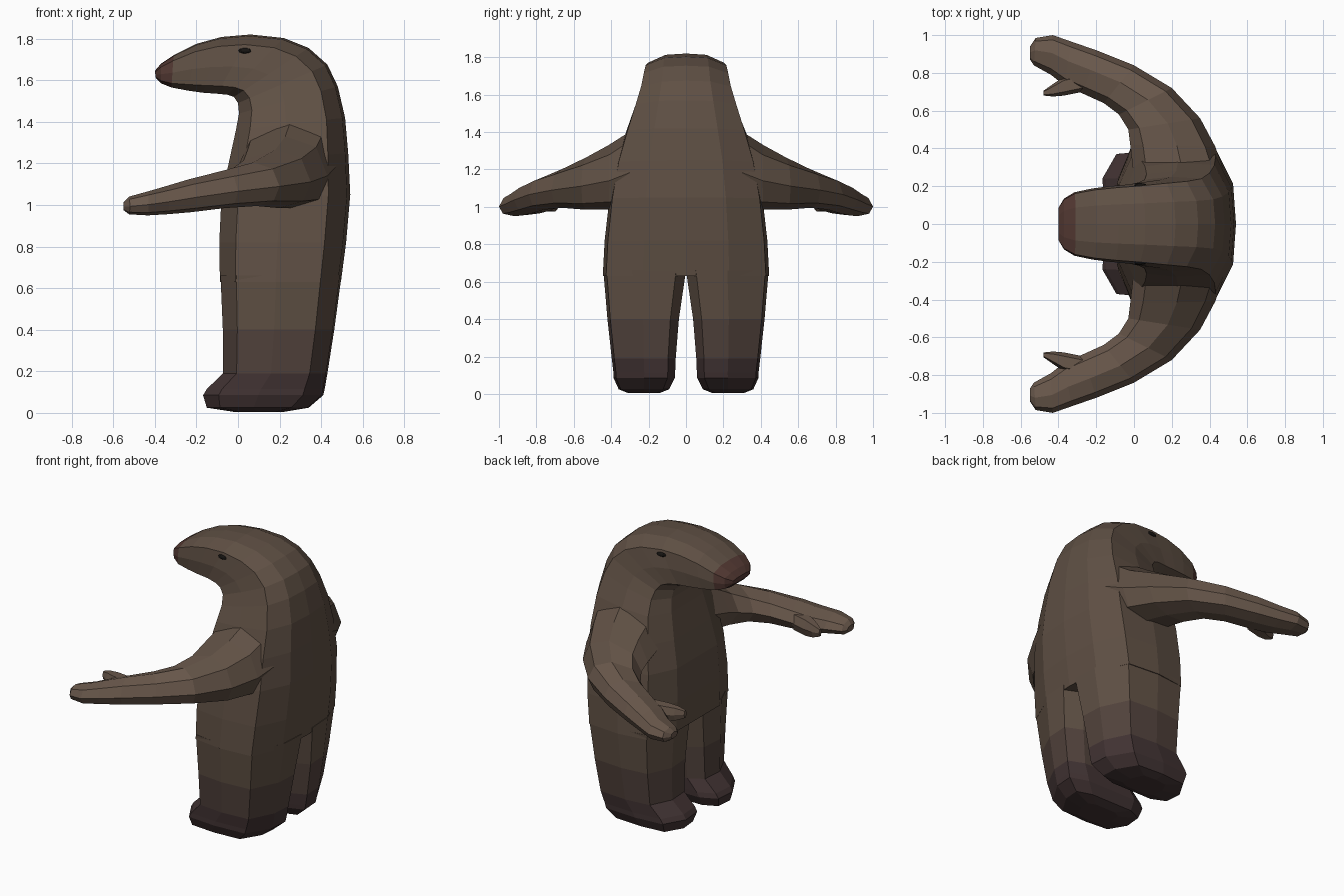
import bpy, bmesh
from mathutils import Vector


def material(name, rgb):
    m = bpy.data.materials.new(name)
    m.diffuse_color = (*rgb, 1)
    return m


FUR = material("fur", (0.115, 0.08, 0.058))
PALE = material("pale_fur", (0.14, 0.096, 0.07))
SHADE = material("shaded_fur", (0.085, 0.056, 0.046))
DARK = material("dark_fur", (0.055, 0.034, 0.034))
NOSE = material("nose", (0.09, 0.042, 0.034))
BLACK = material("eye_black", (0.008, 0.007, 0.006))


def loft(name, rings, mats, pick=lambda c: 0, mirror=False):
    """Skin a closed tube over rings of points, capped at both ends."""
    bm = bmesh.new()
    vs = [[bm.verts.new(p) for p in ring] for ring in rings]
    n = len(vs[0])
    for a, b in zip(vs, vs[1:]):
        for i in range(n):
            j = (i + 1) % n
            bm.faces.new((a[i], a[j], b[j], b[i]))
    bm.faces.new(vs[0])
    bm.faces.new(vs[-1])
    bmesh.ops.recalc_face_normals(bm, faces=bm.faces)
    for f in bm.faces:
        f.material_index = pick(f.calc_center_median())
    me = bpy.data.meshes.new(name)
    bm.to_mesh(me)
    bm.free()
    for m in mats:
        me.materials.append(m)
    ob = bpy.data.objects.new(name, me)
    bpy.context.collection.objects.link(ob)
    if mirror:
        mod = ob.modifiers.new("mirror", 'MIRROR')
        mod.use_axis = (False, True, False)
    return ob


# Torso, neck and head: back x,z / front x,z / half width
spine = [
    (0.495, 0.63, -0.087, 0.63, 0.445), (0.52, 0.82, -0.09, 0.82, 0.435),
    (0.54, 1.05, -0.08, 1.03, 0.41), (0.53, 1.25, -0.045, 1.20, 0.375),
    (0.515, 1.42, -0.01, 1.36, 0.325), (0.48, 1.57, 0.005, 1.44, 0.28),
    (0.43, 1.675, 0.0, 1.49, 0.25), (0.34, 1.755, -0.02, 1.52, 0.235),
    (0.22, 1.803, -0.05, 1.53, 0.225), (0.06, 1.82, -0.10, 1.535, 0.21),
    (-0.08, 1.808, -0.17, 1.54, 0.2), (-0.2, 1.775, -0.24, 1.55, 0.188),
    (-0.31, 1.72, -0.32, 1.565, 0.168), (-0.37, 1.68, -0.37, 1.585, 0.135),
    (-0.40, 1.645, -0.395, 1.61, 0.09)]
half = [(0.975, 0.52), (0.83, 0.96), (0.46, 1), (0.13, 0.94), (0, 0.5)]
section = [(1, 0)] + half + [(0, 0)] + [(f, -w) for f, w in reversed(half)]
body = []
for bx, bz, fx, fz, w in spine:
    B, F = Vector((bx, 0, bz)), Vector((fx, 0, fz))
    body.append([F.lerp(B, t) + Vector((0, s * w, 0)) for t, s in section])
loft("body_and_head", body, [FUR, NOSE], lambda c: int(c.x < -0.29))

# Legs with feet: z, x back/front, y inner/outer
leg_rows = [
    (0.005, 0.22, -0.02, 0.14, 0.31), (0.025, 0.34, -0.15, 0.09, 0.36),
    (0.085, 0.41, -0.168, 0.06, 0.387), (0.115, 0.417, -0.15, 0.058, 0.388),
    (0.19, 0.43, -0.072, 0.055, 0.397), (0.40, 0.463, -0.073, 0.038, 0.42),
    (0.66, 0.498, -0.084, 0.0, 0.442)]
leg_section = [(1, .12), (.985, .5), (.83, .96), (.46, 1), (.13, .95),
               (0, .55), (.02, .15), (.2, 0), (.8, 0)]
legs = [[(fx + (bx - fx) * t, yi + (yo - yi) * s, z) for t, s in leg_section]
        for z, bx, fx, yi, yo in leg_rows]
loft("legs", legs, [FUR, SHADE, DARK],
     lambda c: 2 if c.z < 0.17 else int(c.z < 0.35), True)

# Arms: outer x,y / inner x,y / top z / bottom z
arm_rows = [
    (0.47, 0.30, 0.0, 0.24, 1.42, 0.99), (0.43, 0.41, -0.02, 0.42, 1.33, 0.985),
    (0.35, 0.56, -0.03, 0.50, 1.265, 0.985), (0.2, 0.72, -0.08, 0.58, 1.205, 0.995),
    (0.0, 0.84, -0.16, 0.64, 1.165, 0.985), (-0.2, 0.92, -0.27, 0.69, 1.125, 0.965),
    (-0.33, 0.965, -0.37, 0.735, 1.09, 0.955), (-0.43, 1.0, -0.44, 0.79, 1.065, 0.95),
    (-0.52, 0.985, -0.53, 0.84, 1.04, 0.955), (-0.55, 0.94, -0.55, 0.87, 1.015, 0.975)]
arm_section = [(0, .45), (.12, .85), (.45, 1), (.85, .82), (1, .45),
               (.8, .08), (.4, 0), (.1, .12)]
arms = [[(ox + (ix - ox) * t, oy + (iy - oy) * t, zb + (zt - zb) * s)
         for t, s in arm_section] for ox, oy, ix, iy, zt, zb in arm_rows]
loft("arms", arms, [FUR, PALE], lambda c: int(c.x < 0.1), True)

# Thumbs: x, inner y, outer y, bottom z, top z
thumb_rows = [(-0.27, 0.70, 0.80, 0.98, 1.08), (-0.37, 0.68, 0.78, 0.975, 1.075),
              (-0.43, 0.675, 0.74, 0.985, 1.065), (-0.48, 0.68, 0.705, 1.005, 1.05)]
thumb_section = [(0, .5), (.2, 1), (.8, 1), (1, .5), (.8, 0), (.2, 0)]
thumbs = [[(x, a + (b - a) * t, lo + (hi - lo) * s) for t, s in thumb_section]
          for x, a, b, lo, hi in thumb_rows]
loft("thumbs", thumbs, [PALE], mirror=True)

# Eyes set into the sides of the head
for side in (-1, 1):
    bpy.ops.mesh.primitive_uv_sphere_add(segments=10, ring_count=6, radius=1,
                                         location=(0.035, side * 0.204, 1.742),
                                         rotation=(side * 0.5, 0, 0))
    eye = bpy.context.object
    eye.name = "eye"
    eye.scale = (0.034, 0.012, 0.014)
    eye.data.materials.append(BLACK)
